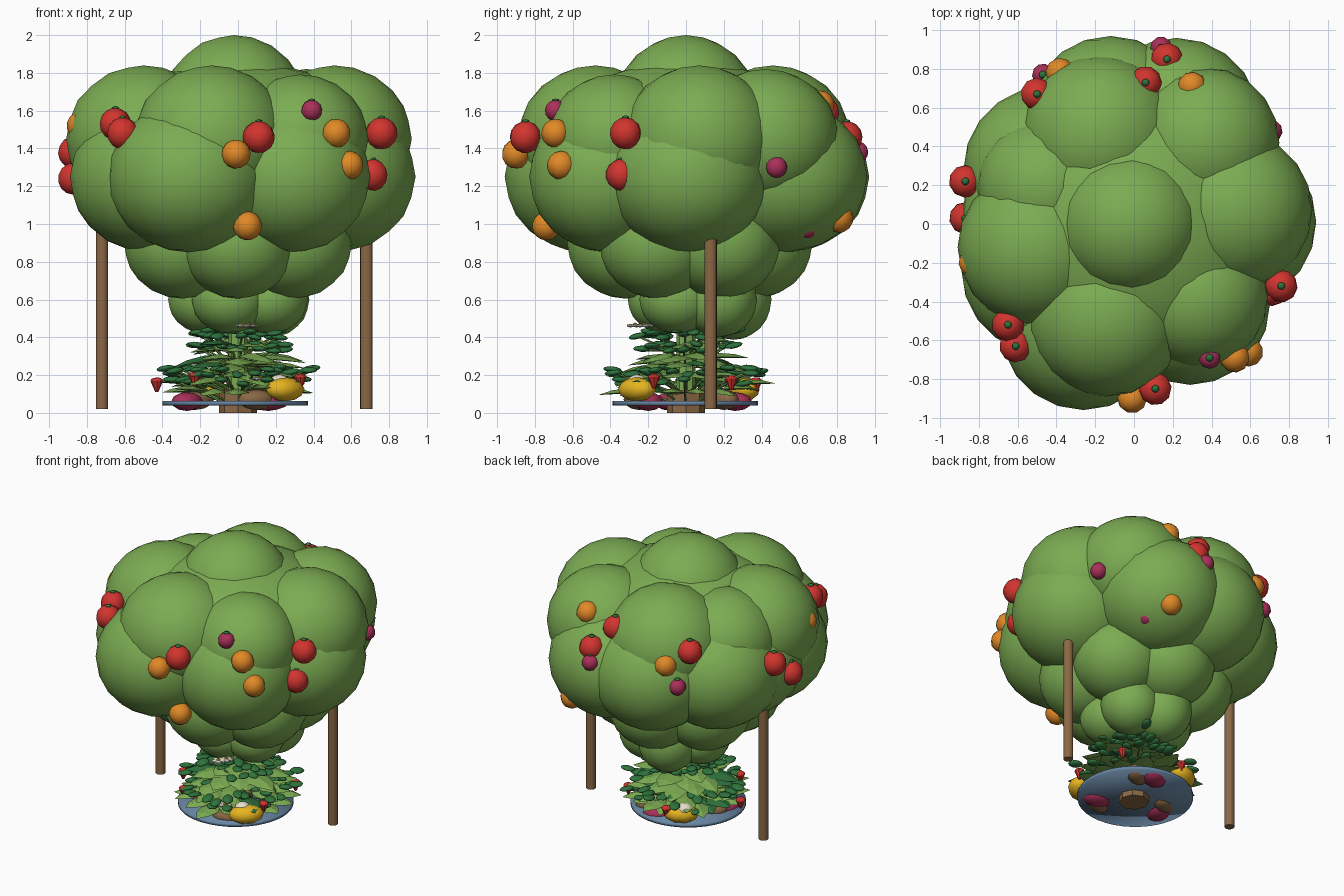
import bpy, bmesh, math, random
from mathutils import Matrix, Vector, Euler

if "Cube" in bpy.data.objects:
    bpy.data.objects.remove(bpy.data.objects["Cube"])

random.seed(4)


def mat(name, rgb):
    m = bpy.data.materials.new(name)
    m.diffuse_color = (*rgb, 1)
    m.use_nodes = True
    m.node_tree.nodes["Principled BSDF"].inputs["Base Color"].default_value = m.diffuse_color
    return m


CANOPY = mat("leaf green", (0.20, 0.41, 0.085))
DARK = mat("dark green", (0.028, 0.17, 0.045))
RED = mat("red", (0.64, 0.035, 0.028))
ORANGE = mat("orange", (0.75, 0.25, 0.02))
CRIMSON = mat("crimson", (0.40, 0.03, 0.10))
WOOD = mat("wood brown", (0.26, 0.14, 0.06))
PLATE = mat("slate blue", (0.14, 0.24, 0.37))
YELLOW = mat("yellow", (0.83, 0.48, 0.015))
CREAM = mat("cream", (0.80, 0.74, 0.60))


def finish(bm, name, *mats, smooth=False):
    me = bpy.data.meshes.new(name)
    for f in bm.faces:
        f.smooth = smooth
    bm.normal_update()
    bm.to_mesh(me)
    bm.free()
    for m in mats:
        me.materials.append(m)
    ob = bpy.data.objects.new(name, me)
    bpy.context.collection.objects.link(ob)
    return ob


def place(loc, scale=(1, 1, 1), rot=(0, 0, 0)):
    return Matrix.LocRotScale(Vector(loc), Euler(rot), Vector(scale))


def paint(geom, index):
    for f in {f for v in geom["verts"] for f in v.link_faces}:
        f.material_index = index


def ball(bm, loc, scale, rot=(0, 0, 0), sub=2, index=0):
    paint(bmesh.ops.create_icosphere(bm, subdivisions=sub, radius=1,
                                     matrix=place(loc, scale, rot)), index)


def rod(bm, a, b, r, sides=6):
    a, b = Vector(a), Vector(b)
    d = b - a
    m = Matrix.Translation((a + b) / 2) @ d.to_track_quat('Z', 'Y').to_matrix().to_4x4()
    bmesh.ops.create_cone(bm, cap_ends=True, segments=sides, radius1=r, radius2=r,
                          depth=d.length, matrix=m)


def ring(count, radius, start):
    for i in range(count):
        a = math.radians(start) + math.tau * i / count
        yield radius * math.cos(a), radius * math.sin(a)


# Canopy: overlapping round clumps in stacked rings around a filled core
bm = bmesh.new()
ball(bm, (-0.02, 0, 1.62), (0.38, 0.38, 0.38), sub=3)
ball(bm, (0, 0, 1.37), (0.75, 0.75, 0.50), sub=3)
upper = [(-0.14, -0.48, 0.41), (0.33, -0.38, 0.36), (0.51, 0.07, 0.41),
         (0.36, 0.42, 0.39), (-0.17, 0.46, 0.41), (-0.50, -0.12, 0.41), (-0.45, 0.19, 0.36)]
for x, y, r in upper:
    ball(bm, (x, y, 1.45), (r, r, r * 0.95), sub=3)
lower = [(-0.26, -0.53, 0.43), (0.29, -0.42, 0.41), (0.51, 0.01, 0.43), (0.22, 0.53, 0.43),
         (-0.12, 0.54, 0.43), (-0.45, 0.28, 0.43), (-0.47, 0.03, 0.42), (-0.46, -0.24, 0.43)]
for x, y, r in lower:
    ball(bm, (x, y, 1.25), (r, r, 0.40), sub=3)
for x, y in ring(6, 0.34, 270):
    ball(bm, (x, y + 0.02, 0.90), (0.31, 0.31, 0.295), sub=3)
for x, y in ring(5, 0.19, 250):
    ball(bm, (x + 0.02, y + 0.07, 0.60), (0.20, 0.20, 0.18 + 0.18 * max(y, 0)), sub=3)
finish(bm, "canopy", CANOPY, smooth=True)

# Side posts
bm = bmesh.new()
for x in (-0.72, 0.68):
    rod(bm, (x, 0.13, 0.02), (x, 0.13, 1.0), 0.033, 16)
posts = finish(bm, "support_posts", WOOD)

# Hanging fruit: rounded low-poly ball, some with a small dark cap
fruit = {
    "red_fruit": (RED, 0.085, [
        (-0.65, -0.52, 1.53), (-0.61, -0.63, 1.48), (0.11, -0.85, 1.46), (0.76, -0.32, 1.48),
        (0.71, -0.34, 1.26), (0.17, 0.85, 1.46), (0.06, 0.73, 1.59), (-0.50, 0.67, 1.54),
        (-0.87, 0.22, 1.38), (-0.87, 0.03, 1.24)]),
    "orange_fruit": (ORANGE, 0.077, [
        (-0.01, -0.90, 1.37), (0.05, -0.74, 0.99), (0.52, -0.69, 1.48), (0.59, -0.66, 1.31),
        (0.30, 0.71, 1.63), (0.36, 0.81, 1.03), (-0.38, 0.78, 1.45), (-0.83, -0.20, 1.52)]),
    "crimson_fruit": (CRIMSON, 0.057, [
        (0.39, -0.69, 1.60), (0.71, 0.48, 1.30), (0.14, 0.91, 1.38), (0.43, 0.64, 0.98),
        (-0.47, 0.77, 1.31)]),
}
for name, (m, r, spots) in fruit.items():
    bm = bmesh.new()
    for x, y, z in spots:
        turn = (random.uniform(-0.2, 0.2), random.uniform(-0.2, 0.2), random.random() * 3)
        paint(bmesh.ops.create_uvsphere(bm, u_segments=10, v_segments=7, radius=r,
                                        matrix=place((x, y, z), rot=turn)), 0)
        if m != ORANGE:
            cap = 0.26 if m == RED else 0.4
            ball(bm, (x, y, z + r), (r * cap, r * cap, r * 0.12), sub=1, index=1)
    finish(bm, name, m, DARK, smooth=True)

# Round base plate and the short stump through it
bm = bmesh.new()
bmesh.ops.create_cone(bm, cap_ends=True, cap_tris=True, segments=40, radius1=0.385,
                      radius2=0.385, depth=0.024, matrix=place((-0.015, -0.005, 0.052)))
finish(bm, "base_plate", PLATE, smooth=True)
bm = bmesh.new()
bmesh.ops.create_cone(bm, cap_ends=True, segments=8, radius1=0.10, radius2=0.10,
                      depth=0.12, matrix=place((0, 0, 0.06)))
finish(bm, "centre_stump", WOOD)

# Roots poking through the plate
bm = bmesh.new()
for i, (x, y) in enumerate([(0.16, -0.20), (0.04, 0.26), (-0.27, -0.07)]):
    ball(bm, (x, y, 0.06), (0.11, 0.08, 0.05), (0, 0, 0.6 * i))
finish(bm, "crimson_roots", CRIMSON, smooth=True)
bm = bmesh.new()
for x, y in [(0.10, -0.25), (0.14, 0.20), (-0.23, 0.03)]:
    ball(bm, (x, y, 0.07), (0.11, 0.07, 0.055), (0, 0, 0.5))
finish(bm, "brown_tubers", WOOD, smooth=True)


# Broad pointed leaf: a thin strip with a raised midrib and curved outline
def leaf(bm, base, length, width, tilt, yaw):
    m = place(base, rot=(0, -tilt, yaw))
    rows = []
    for t, w in ((0, 0.1), (0.2, 0.75), (0.45, 1), (0.75, 0.75), (1, 0.04)):
        droop = -0.12 * length * t * t
        rows.append([bm.verts.new(m @ Vector((length * t, s * w * width / 2, droop + lift * w)))
                     for s, lift in ((-1, 0), (0, 0.022), (1, 0), (0, -0.006))])
    for a, b in zip(rows, rows[1:]):
        for i in range(4):
            bm.faces.new((a[i], b[i], b[(i + 1) % 4], a[(i + 1) % 4]))
    bm.faces.new(rows[0])
    bm.faces.new(rows[-1][::-1])


# Tiers of broad leaves around the stem, every sixth one dark
bm = bmesh.new()
for count, inner, z, length, width, tilt in (
        (14, 0.20, 0.12, 0.24, 0.14, 0.12), (13, 0.15, 0.17, 0.26, 0.15, 0.05),
        (12, 0.06, 0.23, 0.27, 0.17, 0.08), (10, 0.04, 0.28, 0.30, 0.18, 0.05),
        (9, 0.03, 0.35, 0.23, 0.17, 0.1)):
    for i, (x, y) in enumerate(ring(count, inner, random.uniform(0, 60))):
        first = len(bm.faces)
        leaf(bm, (x, y, z + random.uniform(-0.025, 0.025)), length * random.uniform(0.8, 1.15),
             width, tilt + random.uniform(-0.12, 0.12), math.atan2(y, x))
        bm.faces.ensure_lookup_table()
        for f in bm.faces[first:]:
            f.material_index = 1 if i % 6 == 5 else 0
bmesh.ops.recalc_face_normals(bm, faces=bm.faces[:])
finish(bm, "broad_leaves", CANOPY, DARK)

# Small dark leaflets in tiers, carried by thin stalks
leaflets, stalks = bmesh.new(), bmesh.new()
for count, low, high, z in ((16, 0.22, 0.38, 0.16), (36, 0.22, 0.42, 0.22),
                            (26, 0.10, 0.27, 0.35), (26, 0.12, 0.31, 0.42)):
    for i in range(count):
        a = math.tau * i / count + random.uniform(-0.1, 0.1)
        r = random.uniform(low, high)
        p = (r * math.cos(a), r * math.sin(a), z + random.uniform(-0.02, 0.02))
        ball(leaflets, p, (0.050, 0.036, 0.016),
             (random.uniform(-0.2, 0.2), random.uniform(-0.2, 0.2), a))
        if i % 2 == 0:
            rod(stalks, (p[0] * 0.25, p[1] * 0.25, z - 0.10), p, 0.006)
rod(stalks, (0, 0, 0.1), (0, 0, 0.5), 0.05, 8)
finish(leaflets, "dark_leaflets", DARK, smooth=True)
finish(stalks, "leaf_stalks", CANOPY)

# Yellow gourds with cream patches, and red berries
bm = bmesh.new()
for x, y in ((0.25, -0.26), (-0.17, 0.30)):
    a = math.atan2(y, x)
    ball(bm, (x, y, 0.125), (0.08, 0.12, 0.065), (0, 0, a))
    ball(bm, (x - 0.03, y, 0.16), (0.05, 0.055, 0.045), (0, 0, a), index=1)
finish(bm, "yellow_gourds", YELLOW, CREAM, smooth=True)
bm = bmesh.new()
for x, y, z in ((0.33, -0.17, 0.16), (-0.43, -0.02, 0.14), (-0.23, -0.30, 0.17),
                (-0.10, 0.37, 0.14), (0.30, 0.24, 0.15)):
    bmesh.ops.create_cone(bm, cap_ends=True, segments=8, radius1=0.008, radius2=0.034,
                          depth=0.06, matrix=place((x, y, z)))
    ball(bm, (x, y, z + 0.03), (0.034, 0.034, 0.018))
finish(bm, "red_berries", RED)

# Small blossoms: five cream petals with a yellow heart
bm = bmesh.new()
for x, y, z in ((0.03, -0.27, 0.462), (0.06, -0.22, 0.462), (0.12, -0.32, 0.18)):
    for px, py in ring(5, 0.028, 20):
        ball(bm, (x + px, y + py, z), (0.022, 0.022, 0.01), sub=1)
    ball(bm, (x, y, z + 0.006), (0.013, 0.013, 0.01), sub=1, index=1)
finish(bm, "blossoms", CREAM, YELLOW)
